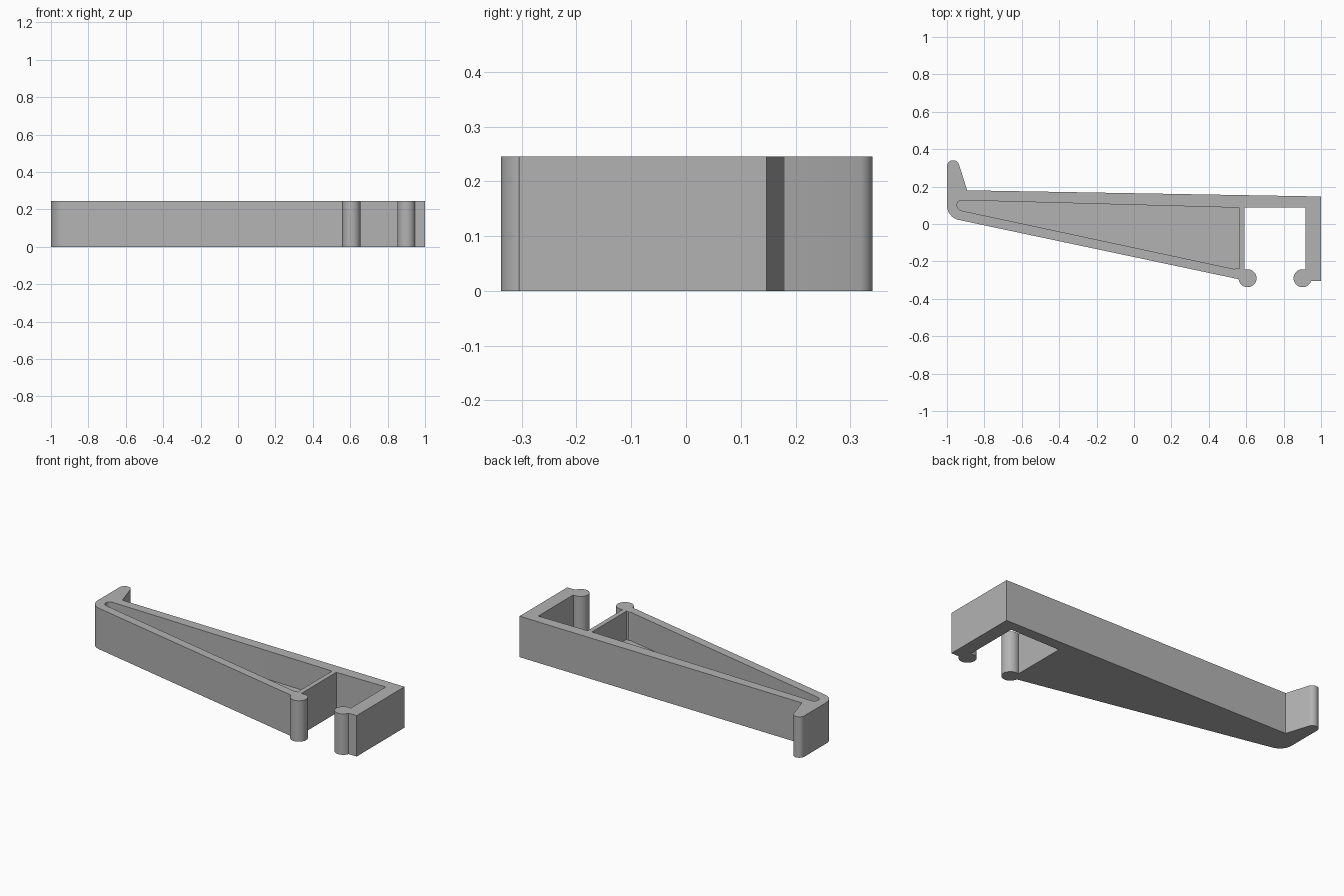
import bpy
import bmesh
from math import cos, sin, radians

HEIGHT = 0.245
FLOOR = 0.075

cube = bpy.data.objects.get("Cube")
if cube:
    bpy.data.objects.remove(cube, do_unlink=True)

grey = bpy.data.materials.new("plain grey")
grey.use_nodes = True
COLOUR = (0.45, 0.45, 0.45, 1)
grey.diffuse_color = COLOUR
grey.node_tree.nodes["Principled BSDF"].inputs["Base Color"].default_value = COLOUR


def arc(cx, cy, r, start, end, steps):
    """Points along a circular arc, angles in degrees."""
    angles = [radians(start + (end - start) * i / steps) for i in range(steps + 1)]
    return [(cx + r * cos(a), cy + r * sin(a)) for a in angles]


def prism(name, outline, z0, z1):
    """Extrude a counter-clockwise outline from z0 to z1."""
    bm = bmesh.new()
    base = bm.faces.new([bm.verts.new((x, y, z0)) for x, y in outline])
    top = bmesh.ops.extrude_face_region(bm, geom=[base], use_keep_orig=True)["geom"]
    bmesh.ops.translate(bm, vec=(0, 0, z1 - z0),
                        verts=[v for v in top if isinstance(v, bmesh.types.BMVert)])
    bmesh.ops.recalc_face_normals(bm, faces=bm.faces)
    mesh = bpy.data.meshes.new(name)
    bm.to_mesh(mesh)
    bm.free()
    mesh.materials.append(grey)
    obj = bpy.data.objects.new(name, mesh)
    bpy.context.collection.objects.link(obj)
    return obj


# Outer outline: hook tip, rounded heel, two knobs around the clip slot
outline = (
    arc(-0.967, 0.308, 0.033, 18, 180, 12)
    + arc(-0.92, 0.1, 0.08, 180, 258, 10)
    + arc(0.607, -0.29, 0.048, 186, 470, 28)
    + [(0.59, 0.087), (0.918, 0.087)]
    + arc(0.901, -0.29, 0.048, 69, 341, 28)
    + [(1, -0.305), (1, 0.147), (-0.892, 0.18)]
)
bracket = prism("clip_bracket", outline, 0, HEIGHT)

# Tapered pocket, open at the top, with a rounded narrow end
pocket_outline = (
    arc(-0.922, 0.103, 0.024, 91, 180, 6)
    + arc(-0.917, 0.1, 0.029, 180, 258, 6)
    + arc(0.535, -0.215, 0.025, 258, 300, 4)
    + [(0.562, -0.24), (0.562, 0.087)]
)
pocket = prism("pocket_cutter", pocket_outline, FLOOR, HEIGHT + 0.1)
pocket.hide_render = True

cut = bracket.modifiers.new("pocket", 'BOOLEAN')
cut.operation = 'DIFFERENCE'
cut.solver = 'EXACT'
cut.object = pocket

# Bake the cut, drop the cutter, then smooth the rounded edges
bpy.ops.object.select_all(action='DESELECT')
bracket.select_set(True)
bpy.context.view_layer.objects.active = bracket
bpy.ops.object.modifier_apply(modifier=cut.name)
bpy.data.objects.remove(pocket, do_unlink=True)
bpy.ops.object.shade_smooth_by_angle(angle=radians(30))
